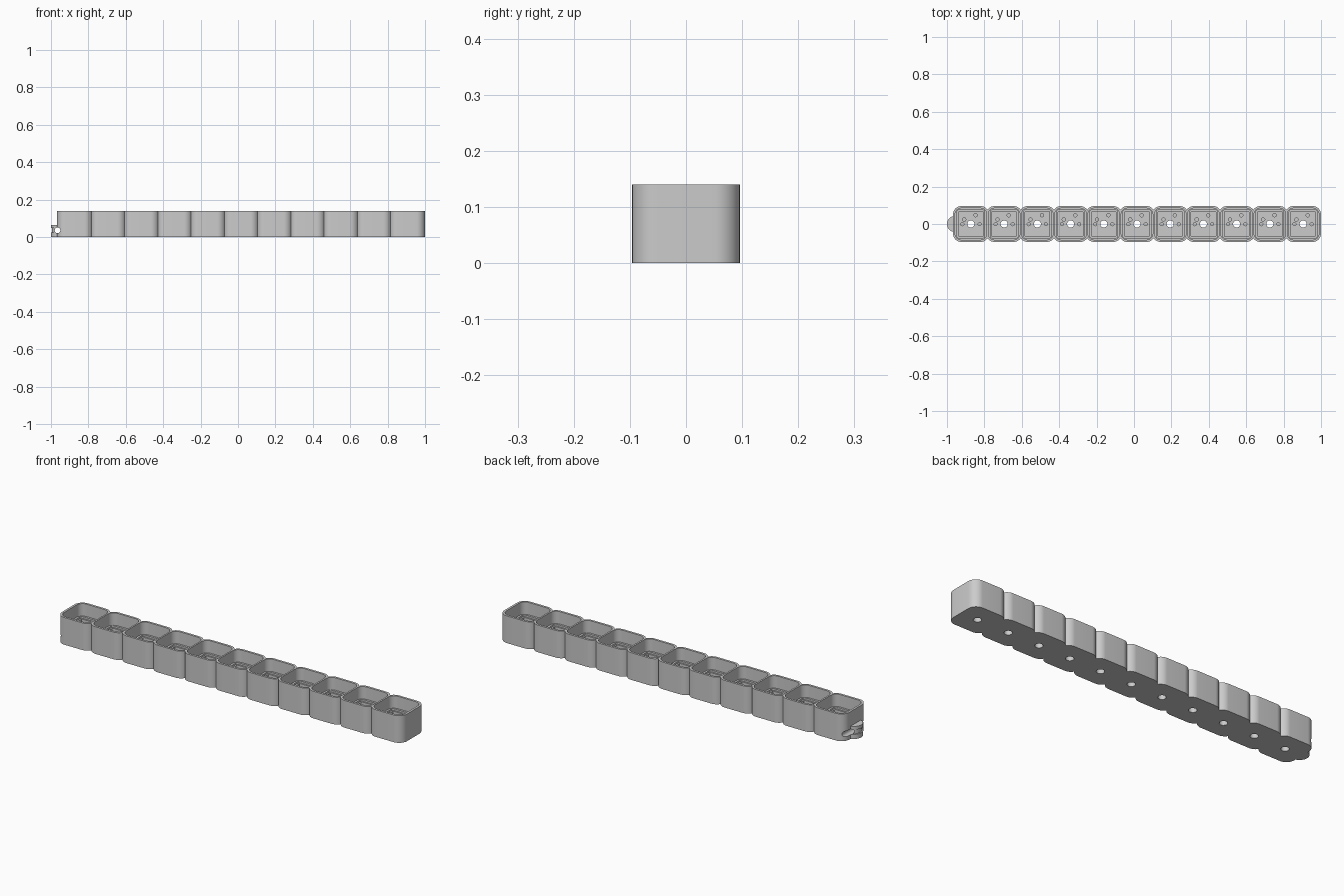
import bpy, bmesh, math
from mathutils import Vector

if "Cube" in bpy.data.objects:
    bpy.data.objects.remove(bpy.data.objects["Cube"])

N, PITCH, X0 = 11, 0.1776, -0.872      # cells along x
H, R, HEIGHT = 0.096, 0.045, 0.14      # cell half width, corner radius, height
CENTRES = [X0 + i * PITCH for i in range(N)]


def arc(cx, cy, r, a0, a1, n=10):
    return [(cx + r * math.cos(a0 + (a1 - a0) * k / n),
             cy + r * math.sin(a0 + (a1 - a0) * k / n)) for k in range(n + 1)]


def rounded_square(cx, cy, h, r, n=8):
    pts = []
    for k, (sx, sy) in enumerate([(1, 1), (-1, 1), (-1, -1), (1, -1)]):
        pts += arc(cx + sx * (h - r), cy + sy * (h - r), r,
                   k * math.pi / 2, (k + 1) * math.pi / 2, n)
    return pts


def circle(cx, cy, r, n=24):
    return arc(cx, cy, r, 0, math.tau, n)[:-1]


def prisms(name, outlines, z0, z1):
    """One object made of vertical prisms, one per outline."""
    bm = bmesh.new()
    for pts in outlines:
        lo = [bm.verts.new((x, y, z0)) for x, y in pts]
        hi = [bm.verts.new((x, y, z1)) for x, y in pts]
        bm.faces.new(lo)
        bm.faces.new(hi)
        for i in range(len(pts)):
            j = (i + 1) % len(pts)
            bm.faces.new((lo[i], lo[j], hi[j], hi[i]))
    bmesh.ops.recalc_face_normals(bm, faces=bm.faces)
    me = bpy.data.meshes.new(name)
    bm.to_mesh(me)
    bm.free()
    ob = bpy.data.objects.new(name, me)
    bpy.context.collection.objects.link(ob)
    return ob


def boolean(target, other, op):
    m = target.modifiers.new(op, 'BOOLEAN')
    m.object, m.operation, m.solver = other, op, 'EXACT'
    bpy.context.view_layer.objects.active = target
    bpy.ops.object.modifier_apply(modifier=m.name)
    bpy.data.objects.remove(other, do_unlink=True)


# scalloped outer body: rounded cells merged in a row
clip = math.acos((PITCH / 2 - (H - R)) / R)
upper = []
for i in reversed(range(N)):
    c = CENTRES[i]
    a_right = 0 if i == N - 1 else clip
    a_left = math.pi if i == 0 else math.pi - clip
    right = arc(c + H - R, H - R, R, a_right, math.pi / 2)
    left = arc(c - H + R, H - R, R, math.pi / 2, a_left)
    upper += (right if i == N - 1 else right[1:]) + left
lower = []
for k, (x, y) in enumerate(reversed(upper)):
    lower.append((x, -y))
tray = prisms("switch_tray", [upper + lower], 0, HEIGHT)

# half-round ring tab on the left end, with a shallow groove round its middle
TX, TR = -0.957, 0.043
tab = prisms("tab", [circle(TX, 0, TR, 48)], 0, 0.065)
groove_core = prisms("groove_core", [circle(TX, 0, TR - 0.006, 48)], 0.01, 0.06)
groove = prisms("groove", [circle(TX, 0, TR + 0.02, 48)], 0.024, 0.048)
boolean(groove, groove_core, 'DIFFERENCE')
boolean(tab, groove, 'DIFFERENCE')
boolean(tray, tab, 'UNION')

# stepped pockets, from the wide rounded one down to the square socket
for h, r, z in [(0.0845, 0.033, 0.076), (0.074, 0.008, 0.067), (0.066, 0.004, 0.036)]:
    cut = prisms("pocket", [rounded_square(c, 0, h, r) for c in CENTRES], z, HEIGHT + 0.05)
    boolean(tray, cut, 'DIFFERENCE')

# through hole in each socket floor
boolean(tray, prisms("post_hole", [circle(c, 0, 0.019) for c in CENTRES], -0.05, 0.06),
        'DIFFERENCE')

# blind pin holes
PINS = [(-0.046, -0.001, 0.0085), (0.046, -0.001, 0.0085),
        (-0.036, 0.024, 0.009), (0.025, 0.047, 0.009)]
boolean(tray, prisms("pin_holes", [circle(c + x, y, r, 16)
                                   for c in CENTRES for x, y, r in PINS], 0.006, 0.06),
        'DIFFERENCE')

# cross hole for the key ring
bpy.ops.mesh.primitive_cylinder_add(vertices=32, radius=0.015, depth=0.4,
                                    location=(-0.965, 0, 0.036),
                                    rotation=(math.pi / 2, 0, 0))
boolean(tray, bpy.context.object, 'DIFFERENCE')

bpy.ops.object.select_all(action='DESELECT')
tray.select_set(True)
bpy.context.view_layer.objects.active = tray
bpy.ops.object.shade_smooth_by_angle(angle=math.radians(30))
